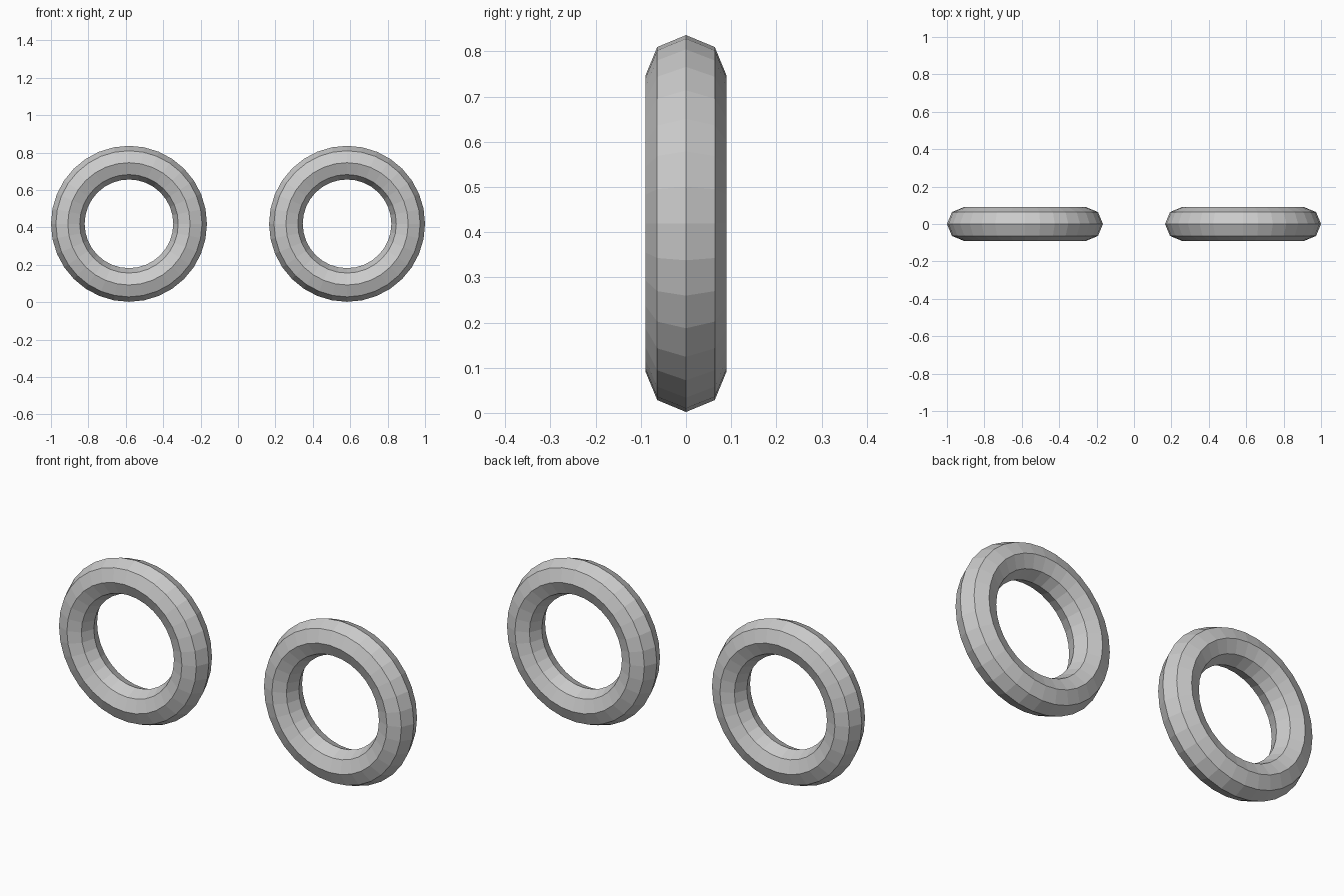
import bpy
from math import pi

if "Cube" in bpy.data.objects:
    bpy.data.objects.remove(bpy.data.objects["Cube"])

# Two upright low-poly rings, side by side
for name, side in (("left_ring", -1), ("right_ring", 1)):
    bpy.ops.mesh.primitive_torus_add(
        major_segments=32, minor_segments=8,
        major_radius=0.327, minor_radius=0.09,
        location=(side * 0.583, 0, 0.419), rotation=(pi / 2, 0, 0))
    ring = bpy.context.object
    ring.name = name
    bpy.ops.object.transform_apply(location=False, rotation=True, scale=False)
    bpy.ops.object.shade_flat()
